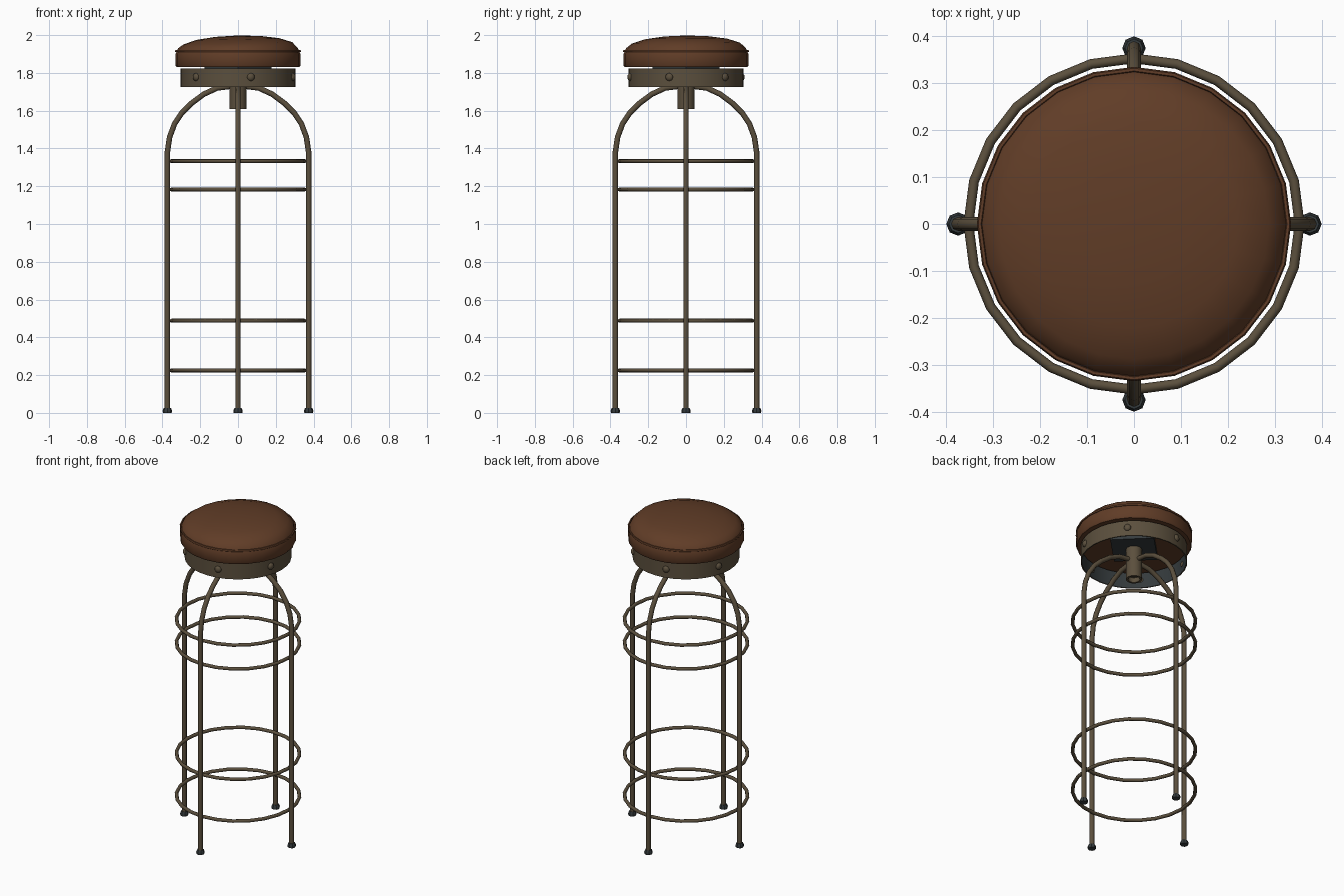
import bpy, bmesh, math
from mathutils import Vector, Matrix

if "Cube" in bpy.data.objects:
    bpy.data.objects.remove(bpy.data.objects["Cube"])


def material(name, rgb):
    m = bpy.data.materials.new(name)
    m.diffuse_color = (*rgb, 1)
    m.use_nodes = True
    m.node_tree.nodes["Principled BSDF"].inputs["Base Color"].default_value = m.diffuse_color
    return m


LEATHER = material("brown_leather", (0.118, 0.046, 0.020))
METAL = material("aged_bronze", (0.105, 0.079, 0.047))
DARK = material("dark_grey", (0.035, 0.043, 0.046))


def finish(name, bm, mats, angle=40):
    bmesh.ops.recalc_face_normals(bm, faces=bm.faces)
    me = bpy.data.meshes.new(name)
    bm.to_mesh(me)
    bm.free()
    ob = bpy.data.objects.new(name, me)
    bpy.context.collection.objects.link(ob)
    for m in mats:
        me.materials.append(m)
    bpy.ops.object.select_all(action='DESELECT')
    ob.select_set(True)
    bpy.context.view_layer.objects.active = ob
    bpy.ops.object.shade_smooth_by_angle(angle=math.radians(angle))
    return ob


def lathe(profile, n, closed=False):
    """Revolve (radius, z) points about z."""
    bm = bmesh.new()
    vs = [bm.verts.new((r, 0, z)) for r, z in profile]
    pairs = list(zip(vs, vs[1:])) + ([(vs[-1], vs[0])] if closed else [])
    edges = [bm.edges.new(p) for p in pairs]
    bmesh.ops.spin(bm, geom=vs + edges, cent=(0, 0, 0), axis=(0, 0, 1),
                   angle=2 * math.pi, steps=n, use_merge=True)
    bmesh.ops.remove_doubles(bm, verts=bm.verts, dist=1e-5)
    return bm


def ring(name, radius, z, tube, n, mat, sides=8):
    prof = [(radius + tube * math.cos(a), z + tube * math.sin(a))
            for a in (2 * math.pi * i / sides for i in range(sides))]
    return finish(name, lathe(prof, n, True), [mat], 60)


# Cushion: straight side band and a slightly lopsided padded dome
bm = lathe([(0, 1.83), (0.325, 1.83), (0.331, 1.84), (0.331, 1.90), (0.324, 1.915),
            (0.318, 1.93), (0.287, 1.957), (0.22, 1.979), (0.12, 1.993), (0, 1.998)], 24)
for v in bm.verts:
    if v.co.z > 1.95:
        v.co.z = min(2.0, v.co.z + 0.02 * v.co.x + 0.008 * v.co.y)
finish("seat_cushion", bm, [LEATHER])
ring("seat_seam", 0.328, 1.915, 0.006, 24, LEATHER, 6)

# Metal hoop under the cushion, dark on the inside
bm = lathe([(0.305, 1.725), (0.305, 1.822), (0.298, 1.822), (0.298, 1.725)], 32, True)
for f in bm.faces:
    c = f.calc_center_median()
    if math.hypot(c.x, c.y) < 0.2985:
        f.material_index = 1
finish("seat_hoop", bm, [METAL, DARK])

# Rivets round the hoop
for i in range(6):
    a = math.radians(-17 + 60 * i)
    bm = bmesh.new()
    bmesh.ops.create_uvsphere(bm, u_segments=10, v_segments=6, radius=0.021)
    bmesh.ops.scale(bm, verts=bm.verts, vec=(0.65, 1, 1))
    bmesh.ops.transform(bm, verts=bm.verts, matrix=Matrix.Rotation(a, 4, 'Z')
                        @ Matrix.Translation((0.304, 0, 1.778)))
    finish(f"rivet_{i + 1}", bm, [METAL], 60)

# Square mounting plate below the cushion
bm = bmesh.new()
bmesh.ops.create_cube(bm, size=1)
bmesh.ops.transform(bm, verts=bm.verts, matrix=Matrix.Translation((0, 0, 1.818))
                    @ Matrix.Rotation(math.pi / 4, 4, 'Z')
                    @ Matrix.Diagonal((0.25, 0.25, 0.025, 1)))
finish("mounting_plate", bm, [DARK])

# Hollow hub where the legs meet
finish("hub", lathe([(0.046, 1.61), (0.046, 1.81), (0, 1.81), (0, 1.64),
                     (0.034, 1.64), (0.034, 1.61)], 16, True), [METAL])

# Bent tube legs and feet
PATH = [(0.374, 0.01), (0.374, 1.38), (0.362, 1.46), (0.336, 1.53), (0.296, 1.59),
        (0.245, 1.64), (0.18, 1.688), (0.11, 1.72), (0.03, 1.73)]


def tube(path, r, n):
    """Sweep a circle along a path in the xz plane."""
    bm = bmesh.new()
    pts = [Vector((x, 0, z)) for x, z in path]
    loops = []
    for i, p in enumerate(pts):
        t = (pts[min(i + 1, len(pts) - 1)] - pts[max(i - 1, 0)]).normalized()
        if i == 1:
            t = ((pts[1] - pts[0]).normalized() + (pts[2] - pts[1]).normalized()).normalized()
        side = Vector((0, 1, 0))
        up = t.cross(side)
        loops.append([bm.verts.new(p + r * (math.cos(a) * side + math.sin(a) * up))
                      for a in (2 * math.pi * k / n for k in range(n))])
    for a, b in zip(loops, loops[1:]):
        for k in range(n):
            bm.faces.new((a[k], a[(k + 1) % n], b[(k + 1) % n], b[k]))
    bm.faces.new(loops[0])
    bm.faces.new(loops[-1])
    return bm


for i, side in enumerate(("right", "back", "left", "front")):
    rot = Matrix.Rotation(i * math.pi / 2, 4, 'Z')
    bm = tube(PATH, 0.0145, 8)
    bmesh.ops.transform(bm, verts=bm.verts, matrix=rot)
    finish(f"{side}_leg", bm, [METAL], 60)
    bm = lathe([(0, 0), (0.023, 0), (0.025, 0.012), (0.019, 0.026), (0, 0.026)], 8)
    bmesh.ops.transform(bm, verts=bm.verts, matrix=rot @ Matrix.Translation((0.374, 0, 0)))
    finish(f"{side}_foot", bm, [DARK])

# Ring braces and foot rests
for i, z in enumerate((0.225, 0.488, 1.183, 1.333)):
    ring(f"ring_{i + 1}", 0.352, z, 0.0105, 24, METAL)
